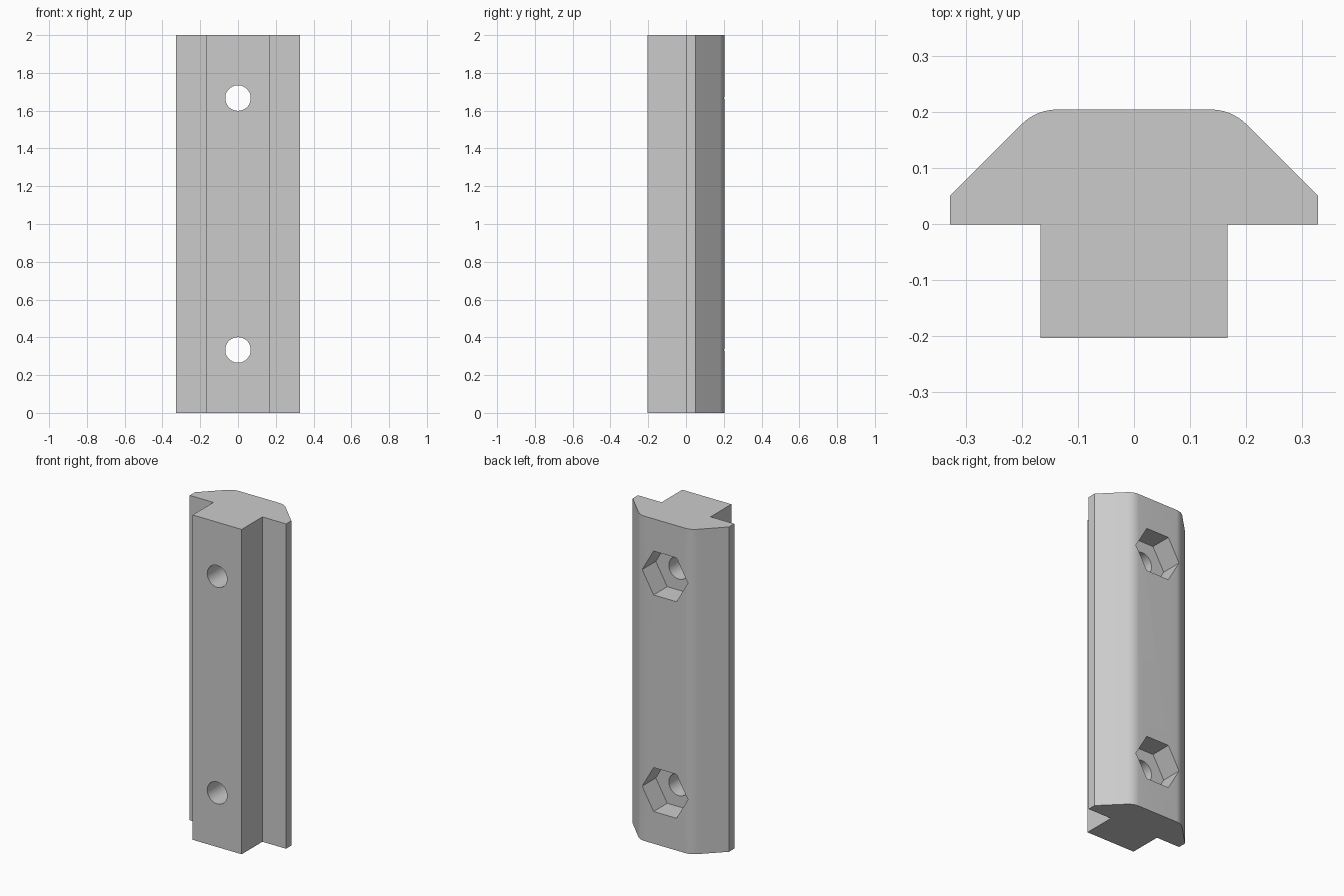
import bpy, bmesh, math
from mathutils import Matrix

if "Cube" in bpy.data.objects:
    bpy.data.objects.remove(bpy.data.objects["Cube"], do_unlink=True)

LENGTH = 2.0
HALF_W, STEM_W = 0.328, 0.167
FRONT, SHELF, LIP, BACK = -0.203, -0.001, 0.05, 0.204
FILLET = 0.09
HOLE_HEIGHTS = (LENGTH / 6, LENGTH * 5 / 6)
HOLE_R, NUT_R, NUT_DEPTH = 0.0675, 0.156, 0.133

grey = bpy.data.materials.new("plain grey")
grey.use_nodes = True
colour = (0.6, 0.6, 0.6, 1)
grey.diffuse_color = colour
grey.node_tree.nodes["Principled BSDF"].inputs["Base Color"].default_value = colour


def make_object(name, bm):
    bmesh.ops.recalc_face_normals(bm, faces=bm.faces)
    mesh = bpy.data.meshes.new(name)
    bm.to_mesh(mesh)
    bm.free()
    mesh.materials.append(grey)
    obj = bpy.data.objects.new(name, mesh)
    bpy.context.collection.objects.link(obj)
    return obj


def cut(target, name, sides, radius, y0, y1, z):
    """Subtract a prism running along y, with one corner pointing up."""
    bm = bmesh.new()
    place = (Matrix.Translation((0, (y0 + y1) / 2, z))
             @ Matrix.Rotation(math.pi / 2, 4, 'X')
             @ Matrix.Rotation(math.pi / 2, 4, 'Z'))
    bmesh.ops.create_cone(bm, cap_ends=True, segments=sides, radius1=radius,
                          radius2=radius, depth=y1 - y0, matrix=place)
    cutter = make_object(name, bm)
    cutter.hide_render = True
    mod = target.modifiers.new(name, 'BOOLEAN')
    mod.operation = 'DIFFERENCE'
    mod.solver = 'EXACT'
    mod.object = cutter
    bpy.context.view_layer.objects.active = target
    bpy.ops.object.modifier_apply(modifier=name)
    bpy.data.objects.remove(cutter, do_unlink=True)


# T-shaped section: narrow stem, wide flange, 45 degree flanks with rounded shoulders
half = [(STEM_W, FRONT), (STEM_W, SHELF), (HALF_W, SHELF), (HALF_W, LIP)]
corner_x = HALF_W - (BACK - LIP)
arc_x = corner_x - FILLET * math.tan(math.pi / 8)
for i in range(13):
    a = math.pi / 4 * (1 + i / 12)
    half.append((arc_x + FILLET * math.cos(a), BACK - FILLET + FILLET * math.sin(a)))
outline = half + [(-x, y) for x, y in reversed(half)]

bm = bmesh.new()
base = bm.faces.new([bm.verts.new((x, y, 0)) for x, y in outline])
top = bmesh.ops.extrude_face_region(bm, geom=[base])["geom"]
bmesh.ops.translate(bm, vec=(0, 0, LENGTH),
                    verts=[v for v in top if isinstance(v, bmesh.types.BMVert)])
rail = make_object("slot_rail", bm)

# Through holes with hexagonal nut pockets at the back
for z in HOLE_HEIGHTS:
    cut(rail, "bolt_hole", 48, HOLE_R, FRONT - 0.1, BACK + 0.1, z)
    cut(rail, "nut_pocket", 6, NUT_R, BACK - NUT_DEPTH, BACK + 0.1, z)

bpy.ops.object.select_all(action='DESELECT')
rail.select_set(True)
bpy.context.view_layer.objects.active = rail
bpy.ops.object.shade_smooth_by_angle(angle=math.radians(25))
